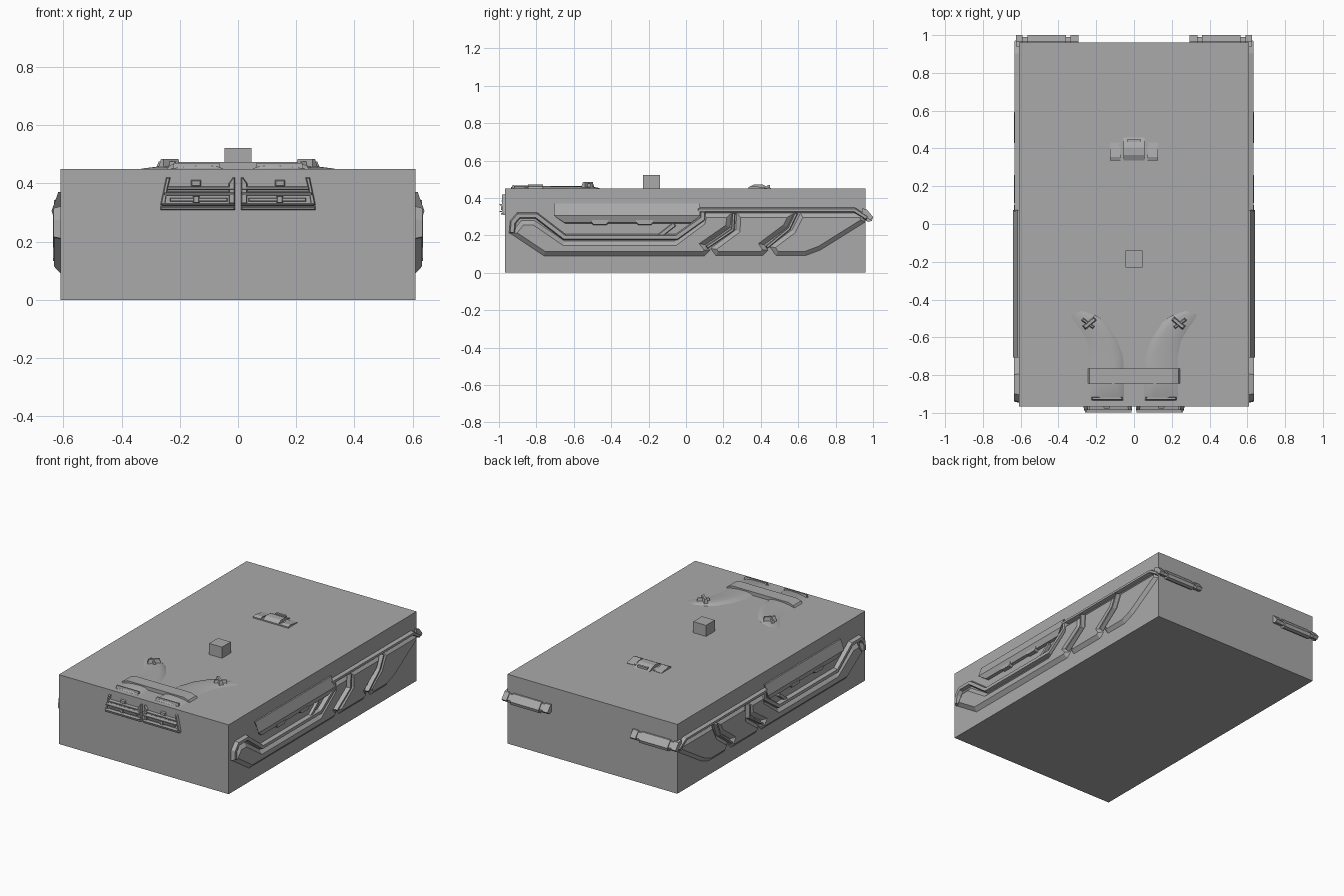
import bpy, bmesh
from mathutils import Vector

if "Cube" in bpy.data.objects:
    bpy.data.objects.remove(bpy.data.objects["Cube"], do_unlink=True)

grey = bpy.data.materials.new("plain grey")
grey.use_nodes = True
TONE = (0.4, 0.4, 0.4, 1)
grey.diffuse_color = TONE
grey.node_tree.nodes["Principled BSDF"].inputs["Base Color"].default_value = TONE

# Maps from (outline u, outline v, depth) to world space
SIDE = lambda u, v, d: (d, u, v)
FRONT = lambda u, v, d: (u, -d, v)
BACK = lambda u, v, d: (u, d, v)
TOP = lambda u, v, d: (u, v, d)


def finish(name, bm, mirror=True, smooth=False):
    bmesh.ops.recalc_face_normals(bm, faces=bm.faces)
    mesh = bpy.data.meshes.new(name)
    bm.to_mesh(mesh)
    bm.free()
    mesh.materials.append(grey)
    obj = bpy.data.objects.new(name, mesh)
    bpy.context.collection.objects.link(obj)
    if mirror:
        obj.modifiers.new("mirror", 'MIRROR').use_clip = False
    if smooth:
        mesh.shade_smooth()
    return obj


def offset(pts, dist):
    """Move every edge of a closed outline inwards by dist."""
    area = sum(a[0] * b[1] - b[0] * a[1] for a, b in zip(pts, pts[1:] + pts[:1]))
    sign = 1 if area > 0 else -1
    out = []
    for i, p in enumerate(pts):
        p = Vector(p)
        e1 = (p - Vector(pts[i - 1])).normalized()
        e2 = (Vector(pts[(i + 1) % len(pts)]) - p).normalized()
        n1, n2 = Vector((-e1.y, e1.x)) * sign, Vector((-e2.y, e2.x)) * sign
        out.append(p + (n1 + n2) * dist / max(1 + n1.dot(n2), 0.4))
    return out


def slab(name, pts, place, low, high, chamfer=0.008, mirror=True):
    """Chamfered plate: outline extruded from low to high, top ring inset."""
    bm = bmesh.new()
    mid = low + (high - low) * 0.3
    rings = [(pts, low), (pts, mid), (offset(pts, chamfer), high)]
    rows = [[bm.verts.new(place(p[0], p[1], d)) for p in ring] for ring, d in rings]
    n = len(pts)
    for a, b in zip(rows, rows[1:]):
        for i in range(n):
            j = (i + 1) % n
            bm.faces.new((a[i], a[j], b[j], b[i]))
    bm.faces.new(rows[0][::-1])
    bm.faces.new(rows[-1])
    return finish(name, bm, mirror)


def band(name, path, width, place, low, high, chamfer=0.006):
    """Raised strip following an open path."""
    left, right = [], []
    path = [Vector(p) for p in path]
    for i, p in enumerate(path):
        e1 = (p - path[i - 1]).normalized() if i else (path[1] - p).normalized()
        e2 = (path[i + 1] - p).normalized() if i < len(path) - 1 else e1
        n1, n2 = Vector((-e1.y, e1.x)), Vector((-e2.y, e2.x))
        m = (n1 + n2) * width / 2 / (1 + n1.dot(n2))
        left.append(p + m)
        right.append(p - m)
    return slab(name, left + right[::-1], place, low, high, chamfer)


def sweep(name, section, x0, x1, mirror=True):
    """Closed (y, z) section extruded along x."""
    bm = bmesh.new()
    face = bm.faces.new([bm.verts.new((x0, y, z)) for y, z in section])
    grown = bmesh.ops.extrude_face_region(bm, geom=[face])["geom"]
    bmesh.ops.translate(bm, vec=(x1 - x0, 0, 0),
                        verts=[v for v in grown if isinstance(v, bmesh.types.BMVert)])
    return finish(name, bm, mirror)


def rect(u0, u1, v0, v1):
    return [(u0, v0), (u1, v0), (u1, v1), (u0, v1)]


# Main block and small cube on top
sweep("main_block", rect(-0.967, 0.96, 0, 0.45), -0.61, 0.61, False)
sweep("small_cube", rect(-0.23, -0.14, 0.43, 0.522), -0.046, 0.046, False)

# Side panels
slab("side_panel_front", [(-0.94, 0.21), (-0.76, 0.09), (0.1, 0.09), (0.13, 0.12), (0.105, 0.15),
     (0.235, 0.24), (0.245, 0.32), (0.09, 0.32), (0.08, 0.275), (-0.06, 0.17),
     (-0.65, 0.17), (-0.81, 0.28), (-0.88, 0.28), (-0.92, 0.23)], SIDE, 0.6, 0.632, 0.024)
slab("side_panel_middle", [(0.16, 0.09), (0.41, 0.09), (0.44, 0.12), (0.42, 0.15), (0.54, 0.24),
     (0.58, 0.32), (0.27, 0.32), (0.265, 0.23), (0.13, 0.13)], SIDE, 0.6, 0.63, 0.024)
slab("side_panel_rear", [(0.48, 0.09), (0.64, 0.09), (0.72, 0.12), (0.96, 0.27), (0.95, 0.32),
     (0.61, 0.32), (0.565, 0.23), (0.445, 0.14)], SIDE, 0.6, 0.628, 0.024)

# Side trims: raised rim, top rail and ribs in the gaps
band("side_rim", [(-0.93, 0.21), (-0.925, 0.27), (-0.895, 0.305), (-0.8, 0.305), (-0.65, 0.19),
     (-0.05, 0.19), (0.09, 0.29), (0.09, 0.33)], 0.032, SIDE, 0.6, 0.635)
band("side_top_rail", [(0.06, 0.335), (0.9, 0.335), (0.97, 0.29)], 0.026, SIDE, 0.6, 0.633)
band("side_rib_front", [(0.11, 0.135), (0.25, 0.23), (0.255, 0.32)], 0.018, SIDE, 0.6, 0.636, 0.004)
band("side_rib_rear", [(0.43, 0.135), (0.55, 0.235), (0.59, 0.32)], 0.018, SIDE, 0.6, 0.636, 0.004)
band("side_brace", [(-0.15, 0.19), (-0.06, 0.26)], 0.025, SIDE, 0.6, 0.626, 0.004)

# Side step: sloped upper face, undercut lower face, two notched feet
bm = bmesh.new()
rows = []
for x, z, y0, y1 in [(0.6, 0.372, -0.706, 0.074), (0.618, 0.37, -0.706, 0.074),
                     (0.641, 0.305, -0.706, 0.074), (0.628, 0.268, -0.65, 0.03),
                     (0.6, 0.262, -0.645, 0.025)]:
    rows.append([bm.verts.new((x, y, z)) for y in (y0, y1)])
for a, b in zip(rows, rows[1:] + rows[:1]):
    bm.faces.new((a[0], a[1], b[1], b[0]))
for k in (0, 1):
    bm.faces.new([r[k] for r in rows])
finish("side_step", bm)
for i, y in enumerate((-0.46, -0.22)):
    slab(f"side_step_foot_{i + 1}", [(y - 0.05, 0.27), (y - 0.035, 0.255), (y + 0.035, 0.255),
         (y + 0.05, 0.27), (y + 0.05, 0.285), (y - 0.05, 0.285)], SIDE, 0.6, 0.634, 0.004)

# Front grilles
slab("grille_back", [(0.01, 0.31), (0.267, 0.31), (0.252, 0.372), (0.01, 0.372)],
     FRONT, 0.96, 0.976, 0.002)
slab("grille_inner_post", [(0.01, 0.33), (0.032, 0.33), (0.032, 0.4), (0.018, 0.42), (0.01, 0.42)],
     FRONT, 0.96, 0.984, 0.003)
slab("grille_outer_post", [(0.25, 0.325), (0.267, 0.325), (0.247, 0.42), (0.232, 0.42),
     (0.241, 0.385)], FRONT, 0.96, 0.984, 0.003)
for label, x1, z0, z1, depth in [("upper", 0.245, 0.377, 0.39, 0.986), ("middle", 0.255, 0.358, 0.37, 0.998),
                                 ("lower", 0.262, 0.322, 0.332, 0.998)]:
    slab(f"grille_{label}_bar", rect(0.01, x1, z0, z1), FRONT, 0.96, depth, 0.003)
slab("grille_lip", rect(0.01, 0.267, 0.308, 0.322), FRONT, 0.96, 0.99, 0.004)
slab("grille_slot_plate", rect(0.035, 0.235, 0.337, 0.352), FRONT, 0.96, 0.985, 0.003)
slab("grille_hook", rect(0.126, 0.162, 0.388, 0.412), FRONT, 0.96, 0.978, 0.004)
slab("grille_divider", rect(0.132, 0.155, 0.332, 0.358), FRONT, 0.96, 0.99, 0.003)

# Curved hood ribs, domed and fading into the block
bm = bmesh.new()
rows = []
for (xa, ya), (xb, yb), h in [((0.05, -0.935), (0.235, -0.935), 0.008), ((0.05, -0.92), (0.235, -0.92), 0.017),
                              ((0.052, -0.8), (0.235, -0.8), 0.016), ((0.056, -0.7), (0.237, -0.7), 0.014),
                              ((0.09, -0.61), (0.252, -0.62), 0.014), ((0.15, -0.52), (0.285, -0.56), 0.013),
                              ((0.2, -0.485), (0.315, -0.52), 0.011), ((0.27, -0.46), (0.34, -0.48), 0.004)]:
    rows.append([bm.verts.new((xa + (xb - xa) * t, ya + (yb - ya) * t, 0.449 + h * k))
                 for t, k in ((0, 0), (0.12, 0.8), (0.3, 1), (0.6, 0.9), (0.85, 0.5), (1, 0))])
for a, b in zip(rows, rows[1:]):
    for i in range(len(a) - 1):
        bm.faces.new((a[i], a[i + 1], b[i + 1], b[i]))
bm.faces.new(rows[0])
finish("hood_rib", bm, smooth=True)

# Bar across the hood ribs
bm = bmesh.new()
rows = [[bm.verts.new((x, y, z)) for x, z in
         ((-0.245, 0.449), (-0.235, 0.462), (-0.2, 0.473), (0.2, 0.473), (0.235, 0.462), (0.245, 0.449))]
        for y in (-0.845, -0.765)]
for i in range(5):
    bm.faces.new((rows[0][i], rows[0][i + 1], rows[1][i + 1], rows[1][i]))
for row in rows:
    bm.faces.new(row)
finish("hood_cross_bar", bm, False)
slab("hood_front_lip", rect(0.06, 0.225, -0.932, -0.915), TOP, 0.44, 0.47, 0.004)

# Clips at the rib ends
band("clip_body", [(0.205, -0.5), (0.265, -0.55)], 0.026, TOP, 0.445, 0.484)
band("clip_pin", [(0.212, -0.55), (0.275, -0.503)], 0.02, TOP, 0.445, 0.476)

# Roof vent behind the cube
SLOPE = [(0.335, 0.445), (0.335, 0.458), (0.365, 0.473), (0.405, 0.473), (0.458, 0.45), (0.458, 0.445)]
sweep("vent_centre", SLOPE, -0.055, 0.055, False)
sweep("vent_top_ridge", rect(0.435, 0.45, 0.445, 0.468), -0.035, 0.035, False)
sweep("vent_side_link", rect(0.337, 0.425, 0.445, 0.455), 0.05, 0.08)
sweep("vent_side_fin", [(0.335, 0.445), (0.335, 0.458), (0.355, 0.465), (0.432, 0.452), (0.432, 0.445)],
      0.072, 0.126)

# Rear lamps with stepped ends, slanting outwards
LAMP = [(0.94, 0.345), (0.967, 0.338), (1.0, 0.298), (0.994, 0.278), (0.975, 0.272), (0.94, 0.29)]
TAB = [(0.94, 0.335), (0.967, 0.33), (0.99, 0.3), (0.986, 0.284), (0.94, 0.295)]
sweep("rear_lamp", LAMP, 0.36, 0.565)
sweep("rear_lamp_inner_tab", LAMP[:3] + TAB[3:], 0.295, 0.335)
sweep("rear_lamp_outer_tab", LAMP[:3] + TAB[3:], 0.59, 0.625)
sweep("rear_lamp_core", TAB, 0.3, 0.62)
